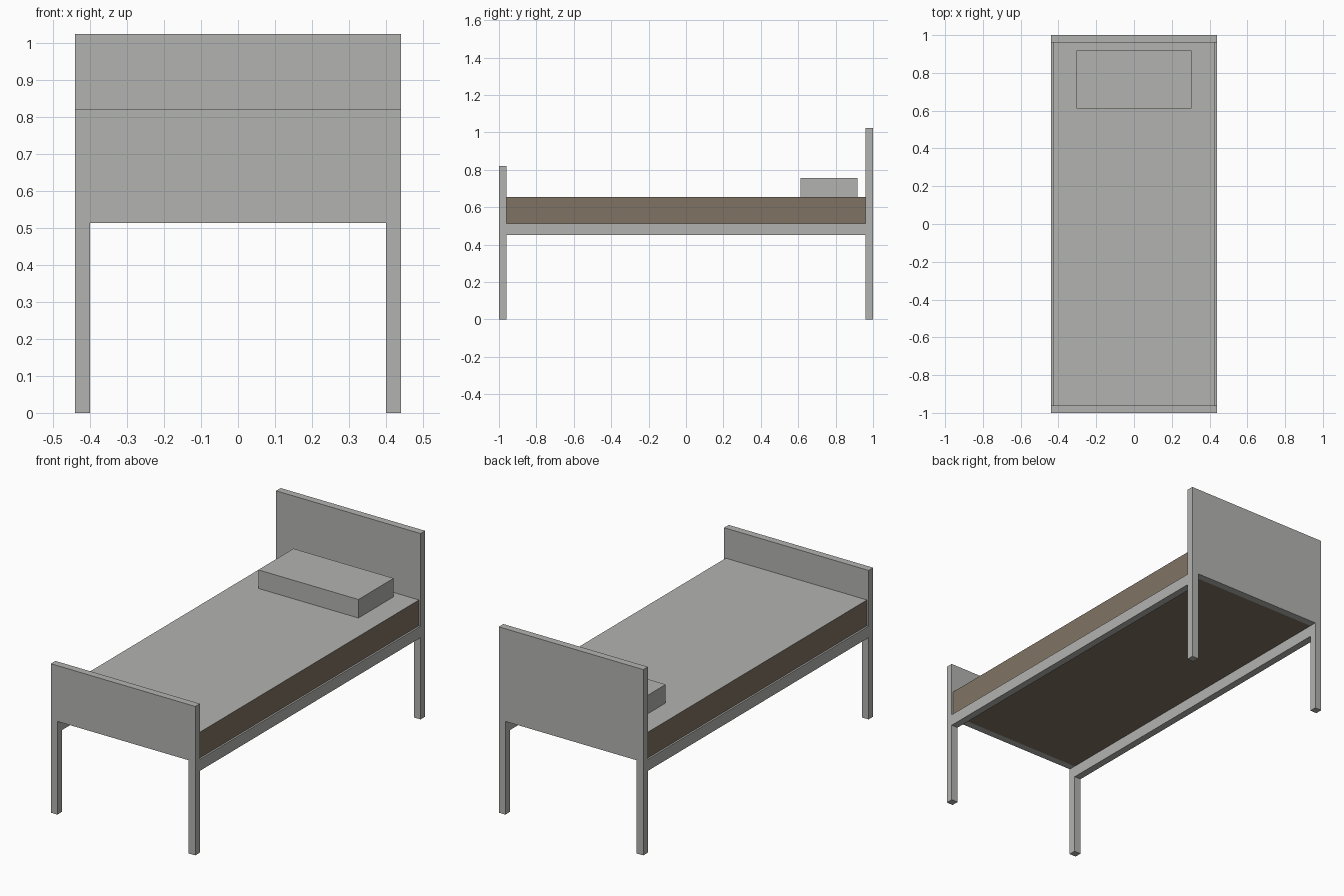
import bpy
import bmesh

if "Cube" in bpy.data.objects:
    bpy.data.objects.remove(bpy.data.objects["Cube"])

HALF_W, HALF_L = 0.44, 1.0       # outer half width and half length
POST = 0.04                      # leg, board and rail thickness
RAIL_BOTTOM, DECK = 0.45, 0.513  # side rail underside, mattress underside
MATTRESS_TOP = 0.655


def material(name, rgb):
    mat = bpy.data.materials.new(name)
    mat.diffuse_color = (*rgb, 1.0)
    mat.use_nodes = True
    mat.node_tree.nodes["Principled BSDF"].inputs["Base Color"].default_value = mat.diffuse_color
    return mat


GREY = material("light_grey", (0.45, 0.45, 0.435))
BROWN = material("mattress_brown", (0.216, 0.171, 0.127))


def finish(name, bm, *mats):
    bmesh.ops.recalc_face_normals(bm, faces=bm.faces)
    mesh = bpy.data.meshes.new(name)
    bm.to_mesh(mesh)
    bm.free()
    for mat in mats:
        mesh.materials.append(mat)
    obj = bpy.data.objects.new(name, mesh)
    bpy.context.collection.objects.link(obj)
    return obj


def box(name, lo, hi, *mats):
    bm = bmesh.new()
    bmesh.ops.create_cube(bm, size=1.0)
    for v in bm.verts:
        v.co = [(a + b) / 2 + c * (b - a) for a, b, c in zip(lo, hi, v.co)]
    return finish(name, bm, *mats)


def end_frame(name, y0, height):
    """Board and its two legs as one extruded arch profile."""
    w, i = HALF_W, HALF_W - POST
    profile = [(-w, 0), (-i, 0), (-i, DECK), (i, DECK),
               (i, 0), (w, 0), (w, height), (-w, height)]
    bm = bmesh.new()
    face = bm.faces.new([bm.verts.new((x, y0, z)) for x, z in profile])
    ext = bmesh.ops.extrude_face_region(bm, geom=[face], use_keep_orig=True)
    verts = [g for g in ext["geom"] if isinstance(g, bmesh.types.BMVert)]
    bmesh.ops.translate(bm, verts=verts, vec=(0, POST, 0))
    return finish(name, bm, GREY)


# Head and foot ends with legs
end_frame("footboard", -HALF_L, 0.82)
end_frame("headboard", HALF_L - POST, 1.023)

# Side rails between the ends
inner = HALF_L - POST
for side, x0 in (("left", -HALF_W), ("right", HALF_W - POST)):
    box(f"{side}_rail", (x0, -inner, RAIL_BOTTOM), (x0 + POST, inner, DECK), GREY)

# Mattress: brown body with a grey sheet on its top face
mattress = box("mattress", (-0.43, -inner, DECK), (0.43, inner, MATTRESS_TOP), BROWN, GREY)
for poly in mattress.data.polygons:
    poly.material_index = 1 if poly.normal.z > 0.5 else 0

# Pillow block
box("pillow", (-0.305, 0.612, MATTRESS_TOP), (0.305, 0.918, 0.757), GREY)
